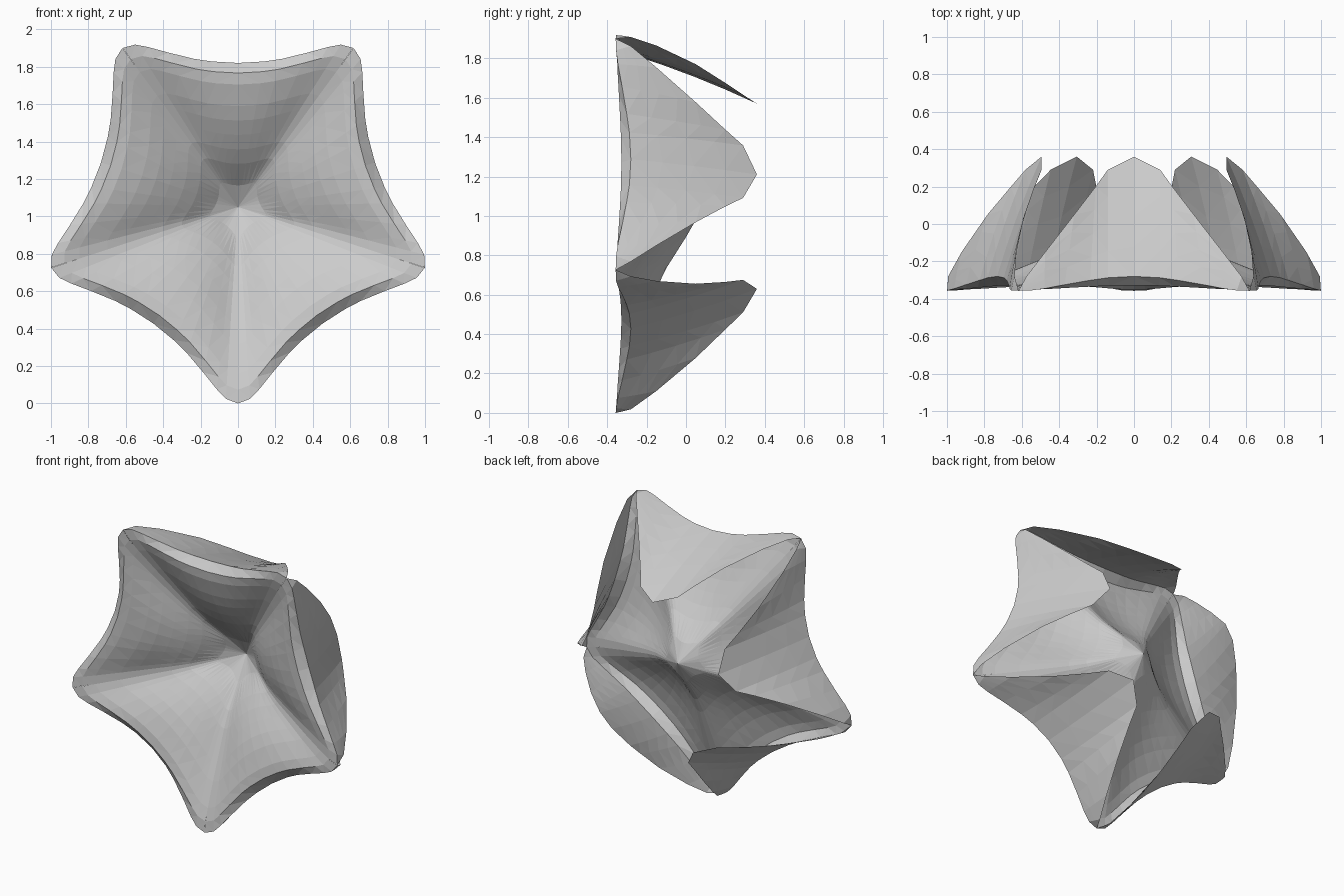
import bpy, bmesh, math

if "Cube" in bpy.data.objects:
    bpy.data.objects.remove(bpy.data.objects["Cube"])

CZ = 1.05  # height of the star centre

# Half-sector columns from flap middle to star tip:
# t, rim (across, out), flap edge (across, out, depth)
COLS = [
    (0.00, (0.000, 0.770), (0.000, 0.520, 0.360)),
    (0.20, (0.140, 0.778), (0.140, 0.565, 0.290)),
    (0.35, (0.235, 0.792), (0.205, 0.625, 0.200)),
    (0.55, (0.370, 0.825), (0.320, 0.720, 0.050)),
    (0.75, (0.480, 0.855), (0.475, 0.815, -0.150)),
    (0.90, (0.550, 0.868), (0.575, 0.858, -0.280)),
    (1.00, (0.617, 0.850), (0.617, 0.850, -0.357)),
]
# Front dish depth along the radius: towards a flap and towards a tip
S = [0.15, 0.3, 0.4, 0.5, 0.6, 0.7, 0.85, 0.93, 1.0]
MID = [0.02, -0.09, -0.15, -0.20, -0.245, -0.28, -0.32, -0.328, -0.28]
TIP = [0.00, -0.10, -0.15, -0.19, -0.23, -0.27, -0.325, -0.35, -0.357]
APEX = 0.09
FLAP_STEPS = 4


def column(t, rim, edge, side):
    """Points from the dish centre over the rim to the flap edge."""
    w = math.sin(t * math.pi / 2) ** 2
    pts = [(side * rim[0] * s, rim[1] * s, m + (p - m) * w)
           for s, m, p in zip(S, MID, TIP)]
    a = (rim[0], rim[1], pts[-1][2])
    for k in range(1, FLAP_STEPS + 1):
        v = k / FLAP_STEPS
        x, d, y = (a[j] + (edge[j] - a[j]) * v for j in range(3))
        pts.append((side * x, d + 0.05 * v * (1 - v) * (1 - t), y))
    return pts


sector = [column(*c, -1) for c in reversed(COLS[1:])] + [column(*c, 1) for c in COLS]

# Five-pointed dished star with back-folded flaps
bm = bmesh.new()
centre = bm.verts.new((0, APEX, CZ))
for i in range(5):
    a = math.radians(72 * i)
    ca, sa = math.cos(a), math.sin(a)
    grid = [[bm.verts.new((x * ca + d * sa, y, CZ - x * sa + d * ca))
             for x, d, y in col] for col in sector]
    for c0, c1 in zip(grid, grid[1:]):
        bm.faces.new((centre, c0[0], c1[0]))
        for k in range(len(c0) - 1):
            quad = (c0[k], c0[k + 1], c1[k + 1], c1[k])
            bm.faces.new(quad)
bmesh.ops.remove_doubles(bm, verts=bm.verts, dist=0.0008)
bmesh.ops.dissolve_degenerate(bm, edges=bm.edges, dist=0.0005)
bmesh.ops.triangulate(bm, faces=bm.faces)

# Make the dish face the front
bm.normal_update()
front = [f for f in bm.faces if f.calc_center_median().y < 0 and abs(f.normal.y) > 0.5]
if sum(f.normal.y for f in front) > 0:
    bmesh.ops.reverse_faces(bm, faces=bm.faces)

mesh = bpy.data.meshes.new("folded_star_shell")
bm.to_mesh(mesh)
bm.free()
obj = bpy.data.objects.new("folded_star_shell", mesh)
bpy.context.collection.objects.link(obj)
